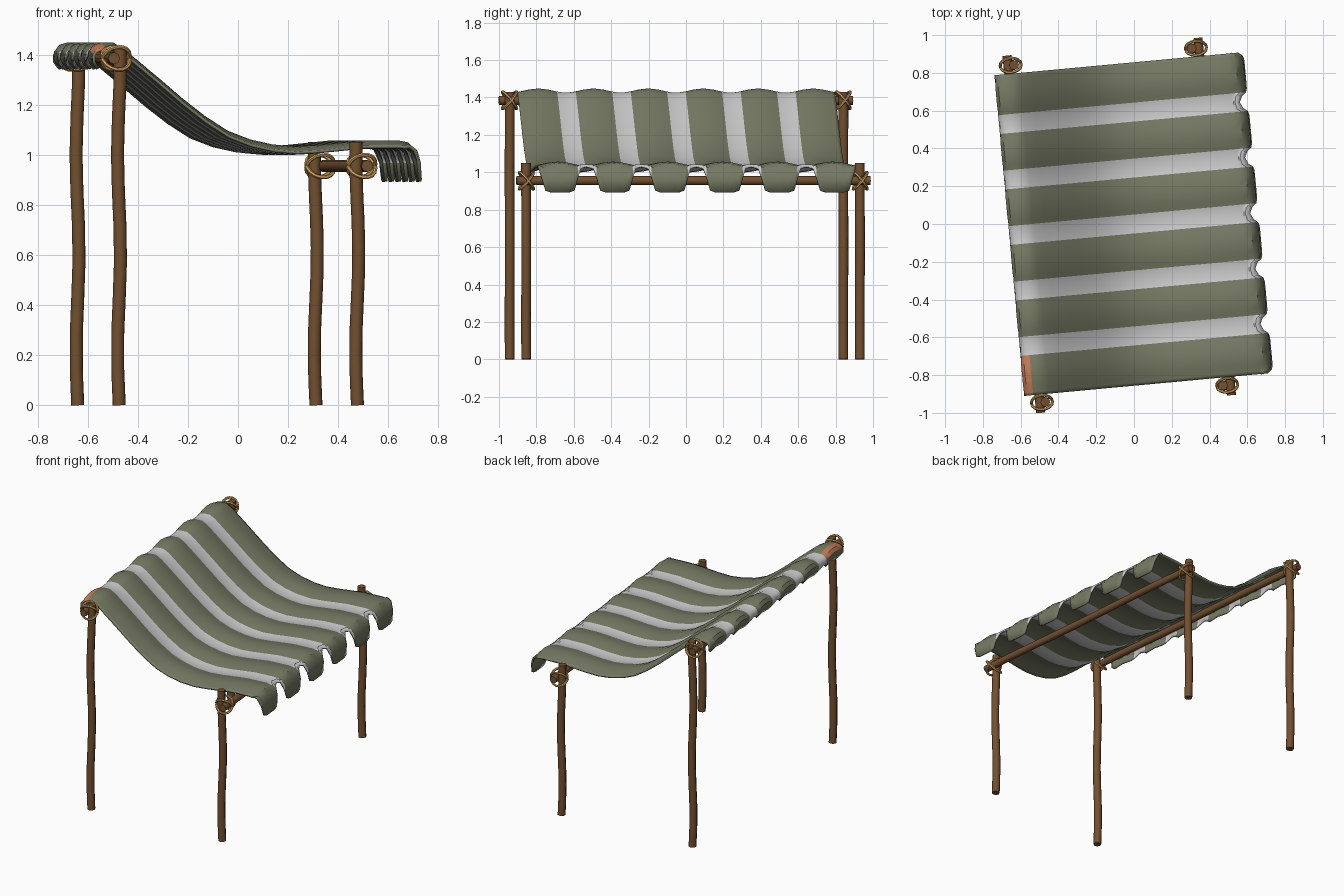
import bpy, bmesh, math
from mathutils import Vector, Matrix

if "Cube" in bpy.data.objects:
    bpy.data.objects.remove(bpy.data.objects["Cube"])

ROT = Matrix.Rotation(math.radians(5.3), 4, 'Z')   # whole canopy is turned slightly


def material(name, rgb):
    m = bpy.data.materials.new(name)
    m.diffuse_color = (*rgb, 1)
    m.use_nodes = True
    m.node_tree.nodes["Principled BSDF"].inputs["Base Color"].default_value = m.diffuse_color
    return m


WOOD = material("wood", (0.17, 0.08, 0.03))
ROPE = material("rope", (0.65, 0.36, 0.12))
GREEN = material("green_cloth", (0.18, 0.195, 0.125))
PALE = material("pale_cloth", (0.6, 0.6, 0.6))
PATCH = material("patch", (0.55, 0.2, 0.1))


def tube(name, pts, radius, mat, res=2, cyclic=False):
    """Round rod through the points, turned into a mesh."""
    cu = bpy.data.curves.new(name, 'CURVE')
    cu.dimensions = '3D'
    cu.bevel_depth, cu.bevel_resolution, cu.use_fill_caps = radius, res, True
    sp = cu.splines.new('POLY')
    sp.points.add(len(pts) - 1)
    for p, co in zip(sp.points, pts):
        p.co = (*(ROT @ Vector(co)), 1)
    sp.use_cyclic_u = cyclic
    ob = bpy.data.objects.new(name, cu)
    bpy.context.collection.objects.link(ob)
    bpy.ops.object.select_all(action='DESELECT')
    ob.select_set(True)
    bpy.context.view_layer.objects.active = ob
    bpy.ops.object.convert(target='MESH')
    ob = bpy.context.object
    ob.data.materials.clear()
    ob.data.materials.append(mat)
    bpy.ops.object.shade_smooth_by_angle(angle=math.radians(50))
    return ob


# Posts, crossbars and lashings for the high and the low side
for side, pu, top, bu, bz in (("high", -0.56, 1.43, -0.585, 1.385),
                              ("low", 0.395, 1.05, 0.43, 0.955)):
    for end, v in (("front", -0.895), ("back", 0.897)):
        n = 10
        pts = [(pu + 0.006 * math.sin(8 * i / n * top + 3), v, top * i / n)
               for i in range(n + 1)]
        tube(f"{side}_{end}_post", pts, 0.026, WOOD)
        # two crossed rope loops around post and bar
        for k in (-1, 1):
            ring = []
            for i in range(16):
                a = math.tau * i / 16
                d = 0.045 * math.sin(a)
                ring.append(((pu + bu) / 2 + 0.056 * math.cos(a),
                             v + k * d * 0.85, bz + d - 0.008 * math.cos(a) * k))
            tube(f"{side}_{end}_lashing", ring, 0.008, ROPE, 1, True)
    pts = [(bu + 0.003 * math.sin(i * 1.3), -0.95 + 1.9 * i / 8, bz) for i in range(9)]
    tube(f"{side}_crossbar", pts, 0.024, WOOD)

# Cloth: hem drop, body and far hem, as (u, z) profiles
LEFT = [(-0.615, 1.437), (-0.648, 1.428), (-0.664, 1.405), (-0.662, 1.375), (-0.64, 1.335)]
BODY = [(-0.57, 1.437), (-0.53, 1.415), (-0.47, 1.365), (-0.38, 1.29), (-0.29, 1.213),
        (-0.2, 1.143), (-0.11, 1.085), (-0.02, 1.05), (0.07, 1.03), (0.16, 1.022),
        (0.25, 1.027), (0.34, 1.036), (0.43, 1.045), (0.52, 1.046)]
RIGHT = [(0.575, 1.046), (0.615, 1.038), (0.642, 1.015), (0.655, 0.97), (0.662, 0.893)]


def shorten(pts, f):
    """Keep the fraction f of a polyline, with the same number of points."""
    seg = [math.dist(a, b) for a, b in zip(pts, pts[1:])]
    total, out = sum(seg), []
    run = [sum(seg[:i]) for i in range(len(pts))]
    for s in (r * f for r in run):
        i = max(j for j in range(len(seg)) if run[j] <= s + 1e-9)
        t = (s - run[i]) / seg[i]
        out.append(tuple(a + (b - a) * t for a, b in zip(pts[i], pts[i + 1])))
    return out


# Columns across one stripe pair: offset from green centre, right and left hem length
PERIOD = 0.295
HALF = [(0, 1, 1), (0.05, 1, 1), (0.078, 0.95, 0.95), (0.0975, 0.62, 0.8),
        (0.115, 0.32, 0.65), (0.1475, 0.22, 0.55)]
cols = []
for c in range(6):
    centre = (c - 2.5) * PERIOD
    for sgn in (-1, 1):
        for d, fr, fl in HALF:
            if (sgn == -1 and d == 0.1475 and c) or (sgn == 1 and d == 0):
                continue
            v = centre + sgn * d
            if abs(v) < 0.858:
                cols.append((v, d, fr, fl))
cols.sort()

bm = bmesh.new()
grid = []
for v, d, fr, fl in cols:
    prof = shorten(LEFT, fl)[::-1] + BODY + shorten(RIGHT, fr)
    wave = 0.011 * math.cos(math.tau * d / PERIOD)
    grid.append([bm.verts.new(ROT @ Vector((u, v, z + (wave if j < len(prof) - 3 else 0))))
                 for j, (u, z) in enumerate(prof)])
for i in range(len(cols) - 1):
    mid = (cols[i][1] + cols[i + 1][1]) / 2
    for j in range(len(grid[0]) - 1):
        f = bm.faces.new((grid[i][j], grid[i][j + 1], grid[i + 1][j + 1], grid[i + 1][j]))
        f.material_index = 0 if mid < 0.0975 or abs(cols[i][0]) > 0.72 else 1
        if j in (2, 3) and cols[i + 1][0] < -0.63:   # mended patch on the high hem
            f.material_index = 2
        f.smooth = True
bmesh.ops.recalc_face_normals(bm, faces=bm.faces)
if sum(f.normal.z for f in bm.faces) < 0:
    bmesh.ops.reverse_faces(bm, faces=bm.faces)
me = bpy.data.meshes.new("cloth_canopy")
bm.to_mesh(me)
bm.free()
cloth = bpy.data.objects.new("cloth_canopy", me)
bpy.context.collection.objects.link(cloth)
for m in (GREEN, PALE, PATCH):
    me.materials.append(m)
sol = cloth.modifiers.new("thickness", 'SOLIDIFY')
sol.thickness, sol.offset = 0.012, -1
bpy.ops.object.select_all(action='DESELECT')
cloth.select_set(True)
bpy.context.view_layer.objects.active = cloth
bpy.ops.object.shade_smooth_by_angle(angle=math.radians(35))
